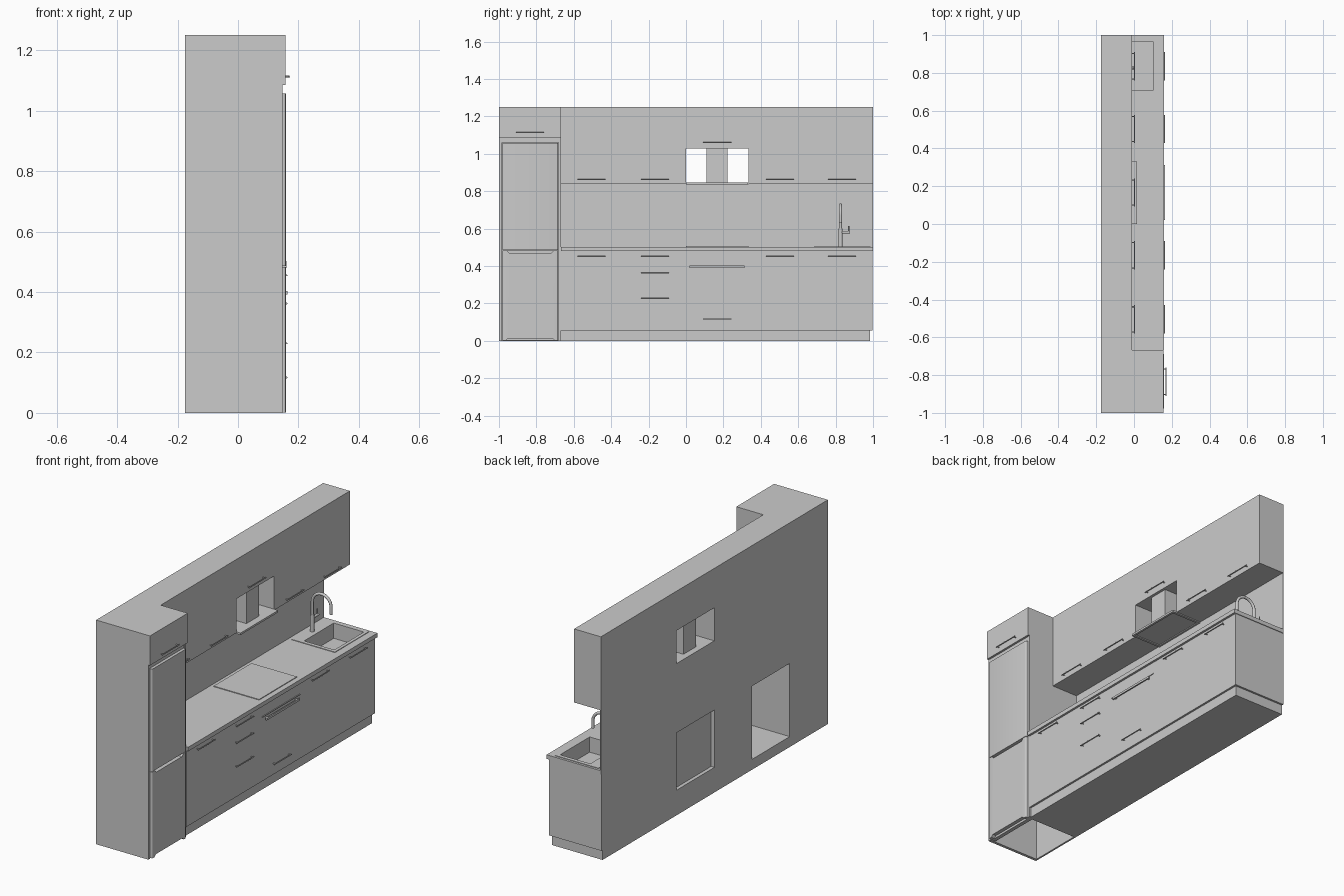
import bpy, bmesh, math
from mathutils import Vector

if "Cube" in bpy.data.objects:
    bpy.data.objects.remove(bpy.data.objects["Cube"])


def finish(bm, name, smooth=False):
    bmesh.ops.recalc_face_normals(bm, faces=bm.faces[:])
    me = bpy.data.meshes.new(name)
    bm.to_mesh(me)
    bm.free()
    ob = bpy.data.objects.new(name, me)
    bpy.context.collection.objects.link(ob)
    if smooth:
        bpy.context.view_layer.objects.active = ob
        ob.select_set(True)
        bpy.ops.object.shade_smooth_by_angle()
        ob.select_set(False)
    return ob


def add_box(bm, x, y, z):
    vs = bmesh.ops.create_cube(bm, size=1)["verts"]
    for v in vs:
        v.co = [(r[0] + r[1]) / 2 + c * (r[1] - r[0]) for r, c in zip((x, y, z), v.co)]
    return vs


def box(name, x, y, z):
    bm = bmesh.new()
    add_box(bm, x, y, z)
    return finish(bm, name)


def add_rod(bm, a, b, r, sides=12):
    a, b = Vector(a), Vector(b)
    d = b - a
    vs = bmesh.ops.create_cone(bm, cap_ends=True, segments=sides, radius1=r, radius2=r,
                               depth=d.length)["verts"]
    rot = d.to_track_quat("Z", "Y")
    for v in vs:
        v.co = rot @ v.co + (a + b) / 2


def cut(ob, *cutters):
    for c in cutters:
        m = ob.modifiers.new("cut", "BOOLEAN")
        m.operation, m.solver, m.object = "DIFFERENCE", "EXACT", c
        bpy.context.view_layer.objects.active = ob
        bpy.ops.object.modifier_apply(modifier=m.name)
        bpy.data.objects.remove(c)


def scoop(y0, y1, za, zb):
    # trapezoid finger recess, wide at za and narrow at zb
    bm = bmesh.new()
    prof = [(y0, za), (y1, za), (y1 - .02, zb), (y0 + .02, zb)]
    f = bm.faces.new([bm.verts.new((.137, y, z)) for y, z in prof])
    ext = bmesh.ops.extrude_face_region(bm, geom=[f])["geom"]
    bmesh.ops.translate(bm, vec=(.05, 0, 0), verts=[v for v in ext if isinstance(v, bmesh.types.BMVert)])
    return finish(bm, "scoop_cutter")


def handle(name, x, y, z, length=.15, r=.0028):
    bm = bmesh.new()
    bar = x + .013
    add_rod(bm, (bar, y - length / 2, z), (bar, y + length / 2, z), r)
    for s in (-1, 1):
        yy = y + s * (length / 2 - .008)
        add_rod(bm, (x - .002, yy, z), (bar, yy, z), r)
    return finish(bm, name, True)


B, F, Y0 = -.175, .148, -.667   # back plane, base front, end of fridge column

# fridge column: open-bottomed shell with top cabinet
box("fridge_top_cabinet", (B, .157), (-1, Y0), (1.085, 1.25))
box("fridge_side_left", (B, .147), (-1, -.984), (0, 1.085))
box("fridge_side_right", (B, .147), (-.682, Y0), (0, 1.085))
box("fridge_back", (B, -.165), (-.984, -.682), (0, 1.085))
box("fridge_ceiling", (-.165, .145), (-.984, -.682), (1.06, 1.085))

# fridge doors with finger recesses
for name, z in (("fridge_door_lower", (.002, .483)), ("fridge_door_upper", (.486, 1.057))):
    bm = bmesh.new()
    add_box(bm, (.115, .158), (-.981, -.684), z)
    edges = [e for e in bm.edges if all(v.co.x > .15 for v in e.verts)
             and abs(e.verts[0].co.z - e.verts[1].co.z) > .1]
    bmesh.ops.bevel(bm, geom=edges, offset=.006, segments=4, affect="EDGES", profile=.5)
    door = finish(bm, name, True)
    if name.endswith("lower"):
        cut(door, scoop(-.965, -.70, .49, .470), scoop(-.97, -.695, -.004, .014))

# base units, with appliance bay, oven recess and sink well
base = box("base_cabinets", (B, F), (Y0, .996), (.055, .48))
cut(base,
    box("bay_cutter", (-.3, .135), (-.664, -.333), (.058, .466)),
    box("oven_cutter", (-.3, -.155), (0, .333), (.14, .46)),
    box("well_cutter", (-.092, .106), (.70, .972), (.40, .6)))
box("plinth", (B, .137), (Y0, .985), (0, .055))

# counter
counter = box("countertop", (B, .16), (Y0, 1), (.48, .503))
cut(counter, box("well_cutter", (-.092, .106), (.70, .972), (.40, .6)))

# sink: rim plate with bowl pushed in
bm = bmesh.new()
vs = add_box(bm, (-.15, .118), (.685, .987), (.500, .506))
rim = finish(bm, "sink_rim")
cut(rim, box("bowl_cutter", (-.086, .10), (.706, .966), (.4, .6)))
bowl = box("sink_bowl", (-.092, .106), (.70, .972), (.415, .503))
cut(bowl, box("bowl_cutter", (-.086, .10), (.706, .966), (.421, .6)))
bm = bmesh.new()
add_rod(bm, (.007, .836, .419), (.007, .836, .424), .016, 24)
finish(bm, "sink_drain", True)

# faucet: arched pipe
cu = bpy.data.curves.new("faucet_pipe", "CURVE")
cu.dimensions, cu.bevel_depth, cu.bevel_resolution, cu.use_fill_caps = "3D", .008, 3, True
R, cx, cz = .058, -.062, .67
pts = [(-.12, .505)] + [(cx - R * math.cos(math.pi * i / 16), cz + R * math.sin(math.pi * i / 16))
                        for i in range(17)] + [(cx + R, .63)]
sp = cu.splines.new("POLY")
sp.points.add(len(pts) - 1)
for p, (x, z) in zip(sp.points, pts):
    p.co = (x, .826, z, 1)
sp.use_smooth = True
bpy.context.collection.objects.link(bpy.data.objects.new("faucet_pipe", cu))
bm = bmesh.new()
add_rod(bm, (-.12, .826, .505), (-.12, .826, .60), .011, 20)
add_rod(bm, (-.12, .826, .58), (-.12, .878, .58), .007, 16)
add_rod(bm, (-.12, .87, .58), (-.12, .87, .615), .003, 10)
finish(bm, "faucet_body_and_lever", True)

# cooktop
box("cooktop", (-.15, .13), (0, .333), (.502, .507))

# oven trim and handle
box("oven_trim", (F - .002, F + .004), (0, .333), (.411, .416))
bm = bmesh.new()
add_box(bm, (F + .009, F + .016), (.02, .313), (.391, .403))
for y in (.03, .293):
    add_box(bm, (F - .002, F + .010), (y, y + .010), (.393, .401))
finish(bm, "oven_handle")

# backsplash and wall units with hood niche
box("backsplash", (B, -.170), (Y0, 1), (.503, .84))
wall = box("wall_cabinets", (B, -.01), (Y0, 1), (.84, 1.25))
cut(wall, box("niche_cutter", (-.3, .1), (0, .333), (.7, 1.03)))

# hood: plate with recessed underside and duct
hood = box("hood_plate", (B, .015), (.001, .332), (.835, .846))
cut(hood, box("hood_cutter", (-.16, .003), (.015, .318), (.8, .840)))
box("hood_duct", (-.14, -.025), (.11, .222), (.846, 1.031))

# handles
cols = (-.505, -.165, .503, .835)
for i, y in enumerate(cols):
    handle(f"wall_handle_{i}", -.01, y, .862)
    handle(f"base_handle_{i}", F, y, .455)
handle("hood_cabinet_handle", -.01, .167, 1.06)
handle("drawer_handle_middle", F, -.165, .362)
handle("drawer_handle_bottom", F, -.165, .230)
handle("oven_drawer_handle", F, .167, .117)
handle("fridge_cabinet_handle", .157, -.835, 1.113)
